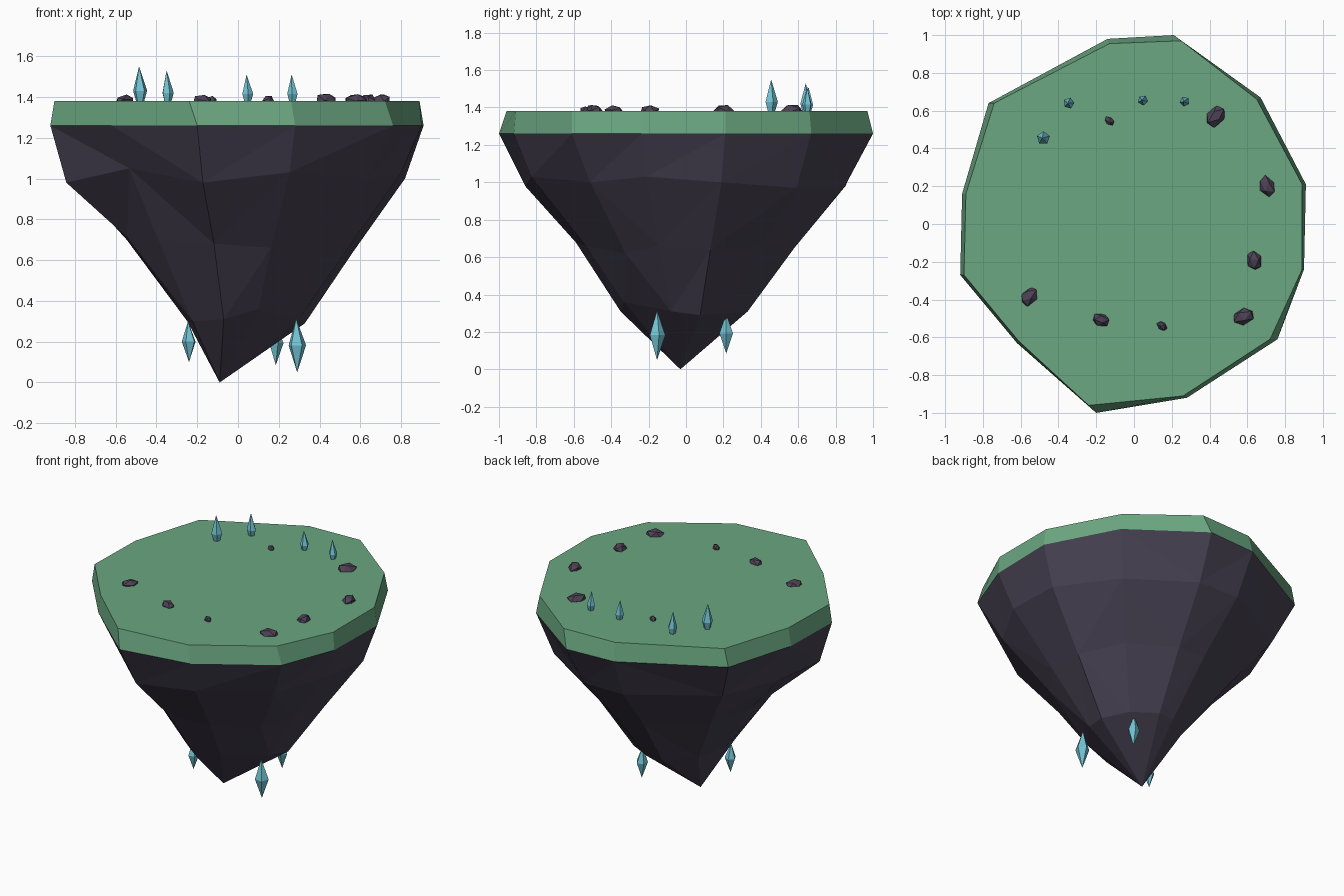
import bpy, bmesh, math, random
from mathutils import Vector, Matrix

if "Cube" in bpy.data.objects:
    bpy.data.objects.remove(bpy.data.objects["Cube"])

random.seed(4)


def material(name, rgb):
    m = bpy.data.materials.new(name)
    m.diffuse_color = (*rgb, 1)
    m.use_nodes = True
    m.node_tree.nodes["Principled BSDF"].inputs["Base Color"].default_value = m.diffuse_color
    return m


GRASS = material("grass green", (0.147, 0.385, 0.220))
EARTH = material("dark purple rock", (0.062, 0.052, 0.083))
STONE = material("stone purple", (0.075, 0.054, 0.092))
CRYSTAL = material("crystal blue", (0.17, 0.55, 0.66))


def finish(bm, name, mat):
    bmesh.ops.recalc_face_normals(bm, faces=bm.faces)
    me = bpy.data.meshes.new(name)
    bm.to_mesh(me)
    bm.free()
    me.materials.append(mat)
    ob = bpy.data.objects.new(name, me)
    bpy.context.collection.objects.link(ob)
    return ob


def loft(name, rings, mat, tip=None):
    """Skin a stack of equal-length rings, capped on top, closed by a cap or tip."""
    bm = bmesh.new()
    loops = [[bm.verts.new(p) for p in ring] for ring in rings]
    n = len(loops[0])
    bm.faces.new(loops[0])
    for a, b in zip(loops, loops[1:]):
        for i in range(n):
            j = (i + 1) % n
            bm.faces.new((a[i], a[j], b[j], b[i]))
    if tip:
        t = bm.verts.new(tip)
        for i in range(n):
            bm.faces.new((loops[-1][i], loops[-1][(i + 1) % n], t))
        quads = [f for f in bm.faces if len(f.verts) == 4]
        bmesh.ops.triangulate(bm, faces=quads, quad_method='SHORT_EDGE')
    else:
        bm.faces.new(loops[-1])
    return finish(bm, name, mat)


# Island outline, shared by the turf and the rock
rim = [(0.21, 1.0), (0.67, 0.67), (0.91, 0.21), (0.90, -0.24), (0.76, -0.61), (0.28, -0.92),
       (-0.20, -1.0), (-0.62, -0.63), (-0.92, -0.27), (-0.91, 0.16), (-0.77, 0.64), (-0.14, 0.98)]
lip = [(0.25, 0.97), (0.65, 0.66), (0.89, 0.21), (0.89, -0.24), (0.72, -0.61), (0.26, -0.91),
       (-0.24, -0.96), (-0.61, -0.62), (-0.90, -0.27), (-0.89, 0.16), (-0.74, 0.64), (-0.13, 0.955)]
RIM_Z, TOP_Z = 1.26, 1.38

# Grass slab
loft("grass_top", [[(x, y, TOP_Z) for x, y in lip], [(x, y, RIM_Z) for x, y in rim]], GRASS)

# Hanging rock: the outline shrinks unevenly down to an off-centre point
shrink = [
    ([.85, .88, .90, .89, .84, .90, .86, .86, .915, .90, .86, .87],
     [.98, .97, 1.0, 1.03, 1.0, 1.03, .98, 1.05, .98, 1.0, 1.0, .98]),
    ([.58, .60, .62, .60, .53, .58, .59, .63, .59, .60, .58, .59],
     [.65, .66, .64, .66, .62, .66, .68, .70, .71, .70, .68, .66]),
    ([.33, .35, .36, .33, .29, .36, .35, .36, .27, .27, .29, .33],
     [.31, .30, .29, .31, .33, .36, .31, .30, .30, .31, .32, .31]),
]
rings = [[(x, y, RIM_Z) for x, y in rim]]
for factors, heights in shrink:
    rings.append([(x * f, y * f, z) for (x, y), f, z in zip(rim, factors, heights)])
loft("hanging_rock", rings, EARTH, tip=(-0.09, -0.03, 0))


# Crystals: double-ended five-sided spikes
def crystal(name, x, y, low, high, r, turn):
    bm = bmesh.new()
    mid = (low + high) / 2
    ring = [bm.verts.new((x + r * math.cos(turn + i * math.tau / 5),
                          y + r * math.sin(turn + i * math.tau / 5), mid)) for i in range(5)]
    for end in (low, high):
        t = bm.verts.new((x - 0.005 * (end == high), y, end))
        for i in range(5):
            bm.faces.new((ring[i], ring[(i + 1) % 5], t))
    finish(bm, name, CRYSTAL)


for i, c in enumerate([(-0.48, 0.455, 1.31, 1.55, 0.036), (-0.345, 0.64, 1.31, 1.53, 0.030),
                       (0.047, 0.655, 1.32, 1.51, 0.028), (0.268, 0.648, 1.32, 1.51, 0.027)]):
    crystal(f"top_crystal_{i + 1}", *c, 0.3 + i)
for i, c in enumerate([(-0.24, -0.14, 0.10, 0.30, 0.036), (0.29, -0.155, 0.05, 0.315, 0.045),
                       (0.185, 0.215, 0.085, 0.30, 0.038)]):
    crystal(f"under_crystal_{i + 1}", *c, 0.5 + i)

# Loose stones: jittered, flattened low-poly balls half sunk in the turf
stones = [(0.43, 0.57, 0.066, 50), (0.705, 0.20, 0.059, -60), (0.638, -0.195, 0.056, -75),
          (0.58, -0.49, 0.062, 20), (0.148, -0.54, 0.033, -45), (-0.175, -0.508, 0.050, -10),
          (-0.555, -0.385, 0.056, 50), (-0.13, 0.545, 0.031, -35)]
for i, (x, y, r, deg) in enumerate(stones):
    bm = bmesh.new()
    bmesh.ops.create_icosphere(bm, subdivisions=1, radius=1,
                               matrix=Matrix.Rotation(0.6 + i, 4, 'X'))
    for v in bm.verts:
        v.co *= random.uniform(0.92, 1.08)
    high = 0.016 + r * 0.28
    top = max(v.co.z for v in bm.verts)
    place = (Matrix.Translation((x, y, TOP_Z)) @ Matrix.Rotation(math.radians(deg), 4, 'Z')
             @ Matrix.Diagonal((r, r * 0.72, high / top, 1)))
    bm.transform(place)
    finish(bm, f"stone_{i + 1}", STONE)
